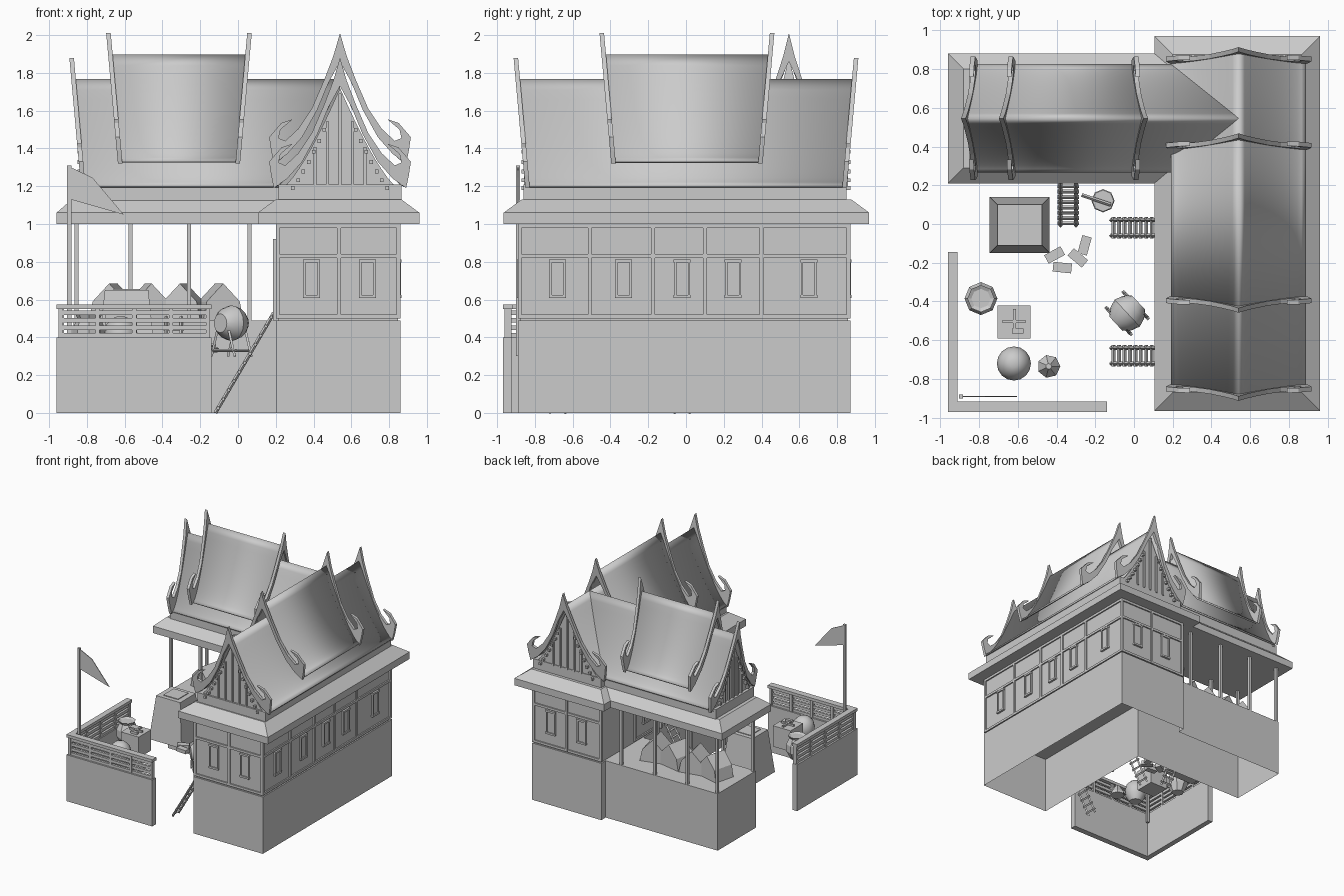
import bpy, bmesh, math
from mathutils import Matrix, Vector

if "Cube" in bpy.data.objects:
    bpy.data.objects.remove(bpy.data.objects["Cube"])

grey = bpy.data.materials.new("plain grey")
grey.use_nodes = True
grey.diffuse_color = (0.6, 0.6, 0.6, 1)
grey.node_tree.nodes["Principled BSDF"].inputs["Base Color"].default_value = (0.6, 0.6, 0.6, 1)


def finish(name, bm, smooth=False):
    bmesh.ops.recalc_face_normals(bm, faces=bm.faces)
    me = bpy.data.meshes.new(name)
    bm.to_mesh(me)
    bm.free()
    me.materials.append(grey)
    ob = bpy.data.objects.new(name, me)
    bpy.context.collection.objects.link(ob)
    if smooth:
        bpy.ops.object.select_all(action='DESELECT')
        ob.select_set(True)
        bpy.context.view_layer.objects.active = ob
        bpy.ops.object.shade_smooth_by_angle(angle=0.6)
    return ob


def add_box(bm, x0, x1, y0, y1, z0, z1, inset=0, turn=None):
    """Box between limits; inset narrows the top, turn is an optional matrix."""
    lo = [(x0, y0), (x1, y0), (x1, y1), (x0, y1)]
    i = inset
    hi = [(x0 + i, y0 + i), (x1 - i, y0 + i), (x1 - i, y1 - i), (x0 + i, y1 - i)]
    v = [bm.verts.new((*p, z0)) for p in lo] + [bm.verts.new((*p, z1)) for p in hi]
    bm.faces.new(v[:4])
    bm.faces.new(v[4:])
    for k in range(4):
        n = (k + 1) % 4
        bm.faces.new((v[k], v[n], v[n + 4], v[k + 4]))
    if turn:
        bmesh.ops.transform(bm, matrix=turn, verts=v)


def boxes(name, items):
    bm = bmesh.new()
    for it in items:
        add_box(bm, *it)
    return finish(name, bm)


def add_bar(bm, a, b, r, sides=4):
    a, b = Vector(a), Vector(b)
    m = Matrix.Translation((a + b) / 2) @ (b - a).to_track_quat('Z', 'Y').to_matrix().to_4x4()
    bmesh.ops.create_cone(bm, cap_ends=True, segments=sides, radius1=r, radius2=r,
                          depth=(b - a).length, matrix=m)


def prism(bm, pts_a, pts_b, caps=True):
    a = [bm.verts.new(p) for p in pts_a]
    b = [bm.verts.new(p) for p in pts_b]
    n = len(a)
    for k in range(n):
        bm.faces.new((a[k], a[(k + 1) % n], b[(k + 1) % n], b[k]))
    if caps:
        bm.faces.new(a)
    bm.faces.new(b)


def lathe(name, x, y, z, profile, sides):
    bm = bmesh.new()
    rings = [[bm.verts.new((x + r * math.cos(math.tau * k / sides),
                            y + r * math.sin(math.tau * k / sides), z + h))
              for k in range(sides)] for r, h in profile]
    for p, q in zip(rings, rings[1:]):
        for k in range(sides):
            n = (k + 1) % sides
            bm.faces.new((p[k], p[n], q[n], q[k]))
    bm.faces.new(rings[0])
    bm.faces.new(rings[-1])
    return finish(name, bm, sides > 8)


# L-shaped foundation, open underneath
bm = bmesh.new()
plan = [(.2, -.89), (.86, -.89), (.86, .87), (.2, .87), (.2, .81), (-.87, .81), (-.87, .29), (.2, .29)]
prism(bm, [(x, y, 0) for x, y in plan], [(x, y, .49) for x, y in plan], caps=False)
finish("foundation", bm)

# House walls with framed panels and shuttered windows
boxes("house_walls", [(.212, .848, -.878, .858, .49, 1.0)])


def wall_trim(name, across, plane, sign, posts, windows, doors=()):
    bm = bmesh.new()

    def plate(a0, a1, z0, z1, t):
        lo, hi = sorted((plane - sign * .02, plane + sign * t))
        add_box(bm, *((a0, a1, lo, hi) if across == 'x' else (lo, hi, a0, a1)), z0, z1)
    for p in posts:
        plate(p - .01, p + .01, .5, 1, 0)
    for z in (.5, .82, .98):
        plate(posts[0], posts[-1], z, z + .02, -.001)
    for w in windows:
        plate(w - .04, w + .04, .62, .8, -.004)
        for s in (-1, 1):
            plate(w + s * .036 - .006, w + s * .036 + .006, .62, .8, .004)
            plate(w - .045, w + .045, .71 + s * .095 - .008, .71 + s * .095 + .008, .006)
    for d in doors:
        plate(d - .075, d + .075, .49, .9, .005)
        for s in (-1, 1):
            plate(d + s * .08 - .012, d + s * .08 + .012, .49, .92, .015)
        plate(d - .09, d + .09, .9, .92, .015)
    finish(name, bm)


long_posts = [-.88, -.51, -.175, .1, .4, .86]
wall_trim("front_wall_trim", 'x', -.89, -1, [.21, .535, .85], [.39, .685])
wall_trim("back_wall_trim", 'x', .87, 1, [.21, .535, .85], [.39, .685])
wall_trim("right_wall_trim", 'y', .86, 1, long_posts, [-.68, -.33, -.02, .25, .65])
wall_trim("courtyard_wall_trim", 'y', .2, -1, long_posts[:-1], [-.33, .25], [-.68, -.02])

# Pavilion posts
boxes("pavilion_posts", [(x - .011, x + .011, y - .011, y + .011, .49, 1.0)
                         for x in (-.855, -.57, -.26, .06) for y in (.305, .795)])

# Eaves: upright lip, sloped top, frieze band
boxes("eaves", [(.105, .96, -.965, .97, 1.0, 1.06), (.105, .96, -.965, .97, 1.06, 1.13, .095),
                (-.96, .3, .21, .88, 1.0, 1.06), (-.96, .5, .21, .88, 1.06, 1.13, .08)])
boxes("frieze", [(.215, .865, -.86, .85, 1.12, 1.21), (-.85, .4, .285, .805, 1.12, 1.21)])

# Curved roofs
HALF, DROP, LEAN = .345, .56, .09


def sag(t):
    return DROP * (1 - (1 - t) ** 1.35)


def placer(axis, centre):
    if axis == 'y':
        return lambda u, w, z: (centre + w, u, z)
    return lambda u, w, z: (u, centre + w, z)


def roof_skin(name, put, scale, ridge, u0, u1, lean0=LEAN, lean1=LEAN):
    bm = bmesh.new()
    rows = []
    for k in range(-14, 15):
        t = k / 14
        d = sag(abs(t))
        rows.append([bm.verts.new(put(u, t * HALF * scale, ridge - d))
                     for u in (u0 + lean0 * d, u1 - lean1 * d)])
    for p, q in zip(rows, rows[1:]):
        bm.faces.new((p[0], p[1], q[1], q[0]))
    ob = finish(name, bm, True)
    mod = ob.modifiers.new("thickness", 'SOLIDIFY')
    mod.thickness, mod.offset = .014, 0


# Half outline of a gable board: finial, outer edge, hooked tail, inner edge
OUTER = [(.035, -.0), (.085, -.13), (.15, -.28), (.22, -.385), (.29, -.45), (.325, -.435), (.315, -.39),
         (.25, -.335), (.31, -.355), (.375, -.43), (.365, -.5), (.35, -.57)]
INNER = [(.28, -.52), (.2, -.43), (.12, -.285), (.06, -.14)]


def gable_board(name, put, scale, ridge, end, sign):
    bm = bmesh.new()
    half = OUTER + INNER
    for side in (-1, 1):
        pts = [(0, .12)] + half + [(0, -.03)]
        faces = [[put(end + sign * (LEAN * h + o), side * w * scale, ridge + h) for w, h in pts]
                 for o in (-.012, .012)]
        prism(bm, *faces)
    finish(name, bm)


def gable_panel(name, put, scale, ridge, end, sign):
    """Pediment under the board, with upright battens and a row of teeth."""
    bm = bmesh.new()
    pts = [(k / 10 * HALF * scale * .95, ridge - .04 - sag(abs(k / 10)) * .95) for k in range(-10, 11)]
    prism(bm, *[[put(end + o, w, z) for w, z in pts] for o in (-.01, .01)])

    def block(w, z0, z1, r, t):
        a, b = put(end, w - r, z0), put(end + sign * t, w + r, z1)
        lo, hi = [min(p) for p in zip(a, b)], [max(p) for p in zip(a, b)]
        add_box(bm, lo[0], hi[0], lo[1], hi[1], lo[2], hi[2])
    for w in (-.14, -.07, 0, .07, .14):
        block(w * scale, 1.2, ridge - .07 - sag(abs(w) / HALF), .008, .022)
    for k in range(3, 10):
        for side in (-1, 1):
            z = ridge - .055 - sag(k / 11)
            block(side * k / 11 * HALF * scale * .93, z - .02, z, .009, .035)
    finish(name, bm)


house, wing = placer('y', .54), placer('x', .545)
roof_skin("house_lower_roof", house, 1, 1.76, -.885, .885)
roof_skin("house_upper_roof", house, 1, 1.89, -.44, .45)
roof_skin("pavilion_lower_roof", wing, .8, 1.76, -.87, .54, LEAN, 0)
roof_skin("pavilion_upper_roof", wing, .8, 1.89, -.67, .05)
for label, put, s, ridge, end, sign in [
        ("house_front", house, 1, 1.76, -.89, -1), ("house_back", house, 1, 1.76, .89, 1),
        ("house_upper_front", house, 1, 1.89, -.435, -1), ("house_upper_back", house, 1, 1.89, .445, 1),
        ("pavilion_end", wing, .85, 1.76, -.87, -1), ("pavilion_upper_left", wing, .85, 1.89, -.675, -1),
        ("pavilion_upper_right", wing, .85, 1.89, .05, 1)]:
    gable_board(label + "_gable_board", put, s, ridge, end, sign)
    if ridge < 1.8:
        gable_panel(label + "_pediment", put, s * .95, ridge, end - sign * .055, sign)

# Courtyard fence: low wall with slatted railing
boxes("fence_wall", [(-.96, -.14, -.97, -.92, 0, .4), (-.96, -.915, -.97, -.145, 0, .4)])
rail = [(-.96, -.14, -.97, -.915, .55, .575), (-.96, -.91, -.97, -.145, .55, .575)]
for k in range(5):
    a = -.95 + k * .195
    rail += [(a, a + .022, -.96, -.925, .4, .56), (-.95, -.92, a, a + .022, .4, .56)]
for z in (.41, .45, .49, .53):
    rail += [(-.94, -.15, -.955, -.935, z - .012, z + .012), (-.945, -.925, -.94, -.15, z - .012, z + .012)]
boxes("fence_railing", rail)

# Flag on a pole
boxes("flag_pole", [(-.904, -.882, -.9, -.88, .3, 1.31)])
bm = bmesh.new()
flag = [(-.885, 1.3), (-.77, 1.245), (-.605, 1.05), (-.885, 1.13)]
prism(bm, [(x, -.893, z) for x, z in flag], [(x, -.887, z) for x, z in flag])
finish("flag", bm)


# Ladders up to the floor
def ladder(name, foot, top, half):
    bm = bmesh.new()
    foot, top = Vector(foot), Vector(top)
    side = (top - foot).cross(Vector((0, 0, 1))).normalized()
    for s in (-half, half):
        add_bar(bm, foot + side * s, top + side * s, .01)
    for k in range(11):
        p = foot.lerp(top, (k + .5) / 11)
        add_bar(bm, p - side * (half + .015), p + side * (half + .015), .01)
    finish(name, bm)


ladder("door_ladder_back", (-.12, -.02, 0), (.19, -.02, .53), .04)
ladder("door_ladder_front", (-.12, -.68, 0), (.19, -.68, .53), .04)
ladder("pavilion_ladder", (-.34, -.01, .05), (-.34, .29, .51), .04)

# Triangular cushions on the pavilion floor
bm = bmesh.new()
for k, x in enumerate((-.66, -.475, -.29, -.1)):
    turn = Matrix.Translation((x, .54, 0)) @ Matrix.Rotation((-.25, .2, -.2, .25)[k], 4, 'Z')
    tri = [(-.11, .49), (.11, .49), (.09, .59), (0, .685), (-.09, .59)]
    prism(bm, *[[turn @ Vector((w, d, z)) for w, z in tri] for d in (-.09, .09)])
finish("cushions", bm)

# Tapered stand with a raised square
boxes("tapered_stand", [(-.745, -.435, -.15, .14, .28, .65, .04), (-.66, -.52, -.075, .065, .64, .656)])

# Jars, basket and tray
lathe("eight_sided_jar", -.79, -.385, .32, [(.05, 0), (.085, .07), (.085, .13), (.06, .18), (.07, .2), (.05, .19)], 8)
lathe("round_jar", -.62, -.72, .32, [(.05, 0), (.08, .05), (.088, .1), (.075, .15), (.045, .18), (.02, .19)], 16)
lathe("small_basket", -.44, -.735, .32, [(.06, 0), (.06, .02), (.04, .05), (.015, .09)], 7)
lathe("tray", -.16, .12, .32, [(.05, 0), (.06, .02), (.055, .025)], 8)
bm = bmesh.new()
add_bar(bm, (-.27, .15, .36), (-.12, .1, .36), .01)
finish("paddle", bm)

# Tool chest with tools on its lid
boxes("tool_chest", [(-.705, -.535, -.59, -.42, .34, .52),
                     (-.68, -.56, -.512, -.496, .52, .535), (-.625, -.609, -.56, -.44, .52, .535),
                     (-.63, -.57, -.565, -.54, .52, .54)])

# Loose bricks
bm = bmesh.new()
for x, y, a in ((-.41, -.16, .5), (-.37, -.225, -.1), (-.29, -.175, -.7), (-.255, -.11, 1.3)):
    add_box(bm, -.048, .048, -.025, .025, .3, .33, 0, Matrix.Translation((x, y, 0)) @ Matrix.Rotation(a, 4, 'Z'))
finish("loose_bricks", bm)

# Barrel drum on a trestle
drum = lathe("drum", 0, 0, -.08, [(.05, 0), (.08, .035), (.095, .08), (.08, .125), (.05, .16)], 16)
drum.data.transform(Matrix.Translation((-.035, -.46, .475)) @ Matrix.Rotation(.75, 4, 'Z')
                    @ Matrix.Rotation(math.pi / 2, 4, 'Y'))
bm = bmesh.new()
turn = Matrix.Translation((-.035, -.46, 0)) @ Matrix.Rotation(.75, 4, 'Z')
for s in (-.06, .06):
    for f in (-.09, .09):
        add_bar(bm, turn @ Vector((s, f, .3)), turn @ Vector((s, f * .45, .45)), .009)
    add_bar(bm, turn @ Vector((s, -.1, .33)), turn @ Vector((s, .1, .33)), .008)
finish("drum_trestle", bm)
